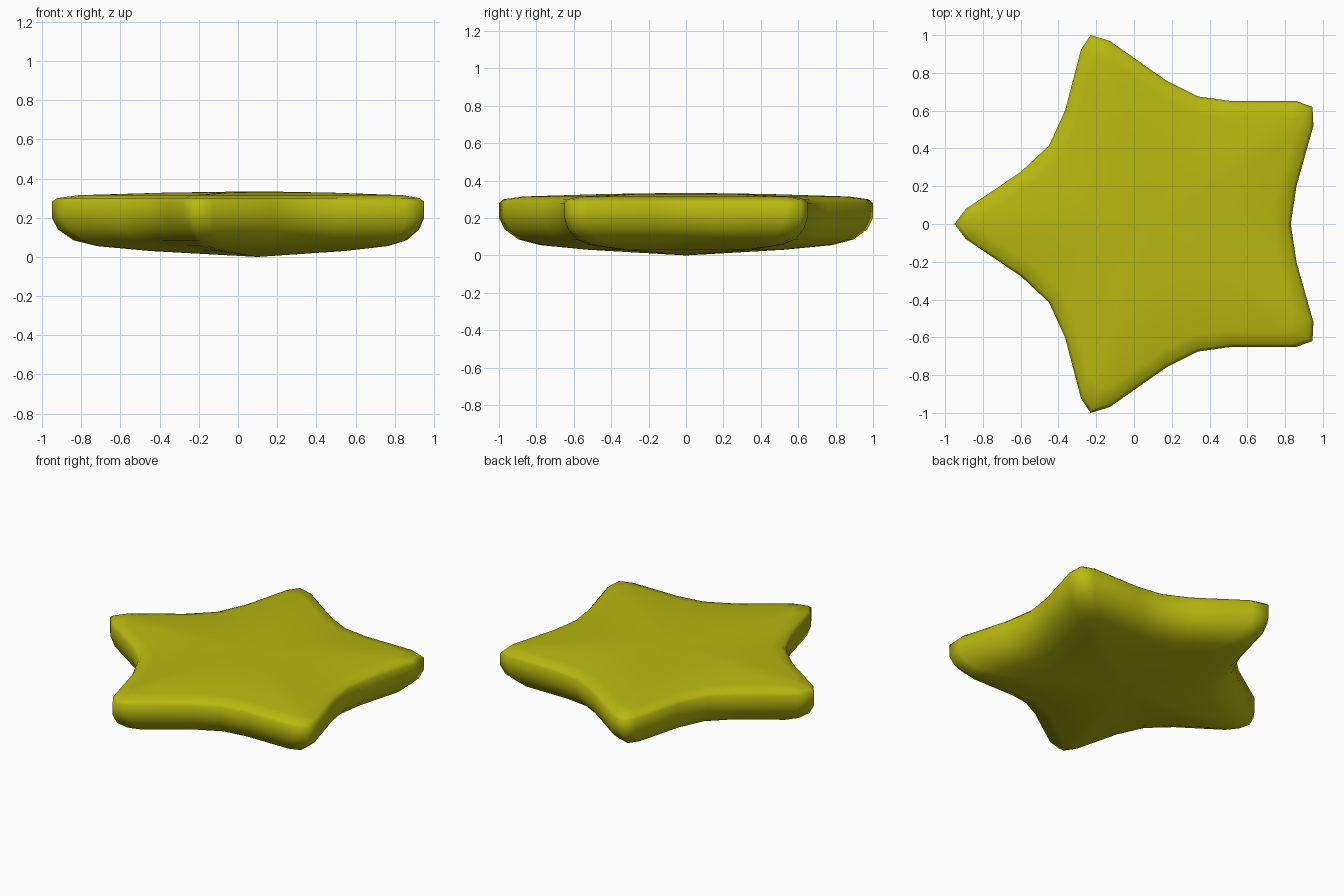
import bpy, bmesh

if "Cube" in bpy.data.objects:
    bpy.data.objects.remove(bpy.data.objects["Cube"])

# Half outline of the star seen from above, left tip to right notch
half = [(-0.95, 0), (-0.89, 0.08), (-0.60, 0.275), (-0.45, 0.415), (-0.365, 0.60),
        (-0.28, 0.925), (-0.23, 1.0), (-0.13, 0.97), (0.17, 0.76), (0.34, 0.675),
        (0.52, 0.65), (0.86, 0.65), (0.945, 0.62), (0.95, 0.52), (0.86, 0.20), (0.83, 0)]
outline = half + [(x, -y) for x, y in half[-2:0:-1]]

# Rounded edge profile: (scale about the centre, height), bottom to top
profile = [(0.52, 0.03), (0.78, 0.055), (0.895, 0.085), (0.97, 0.14), (1.0, 0.20),
           (1.0, 0.28), (0.975, 0.30), (0.87, 0.315), (0.45, 0.328)]
CX = 0.10

bm = bmesh.new()
rings = [[bm.verts.new((CX + (x - CX) * s, y * s, z)) for x, y in outline]
         for s, z in profile]
n = len(outline)
for a, b in zip(rings, rings[1:]):
    for i in range(n):
        j = (i + 1) % n
        bm.faces.new((a[i], a[j], b[j], b[i]))
# Gently domed underside and top
for ring, z in ((rings[0], 0.0), (rings[-1], 0.335)):
    centre = bm.verts.new((CX, 0, z))
    for i in range(n):
        bm.faces.new((ring[i], ring[(i + 1) % n], centre))
bmesh.ops.recalc_face_normals(bm, faces=bm.faces)
for f in bm.faces:
    f.smooth = True

mesh = bpy.data.meshes.new("star_body")
bm.to_mesh(mesh)
bm.free()
star = bpy.data.objects.new("star_body", mesh)
bpy.context.collection.objects.link(star)

# Yellow material
mat = bpy.data.materials.new("yellow")
mat.diffuse_color = (0.48, 0.48, 0.005, 1)
mat.use_nodes = True
mat.node_tree.nodes["Principled BSDF"].inputs["Base Color"].default_value = mat.diffuse_color
mesh.materials.append(mat)
